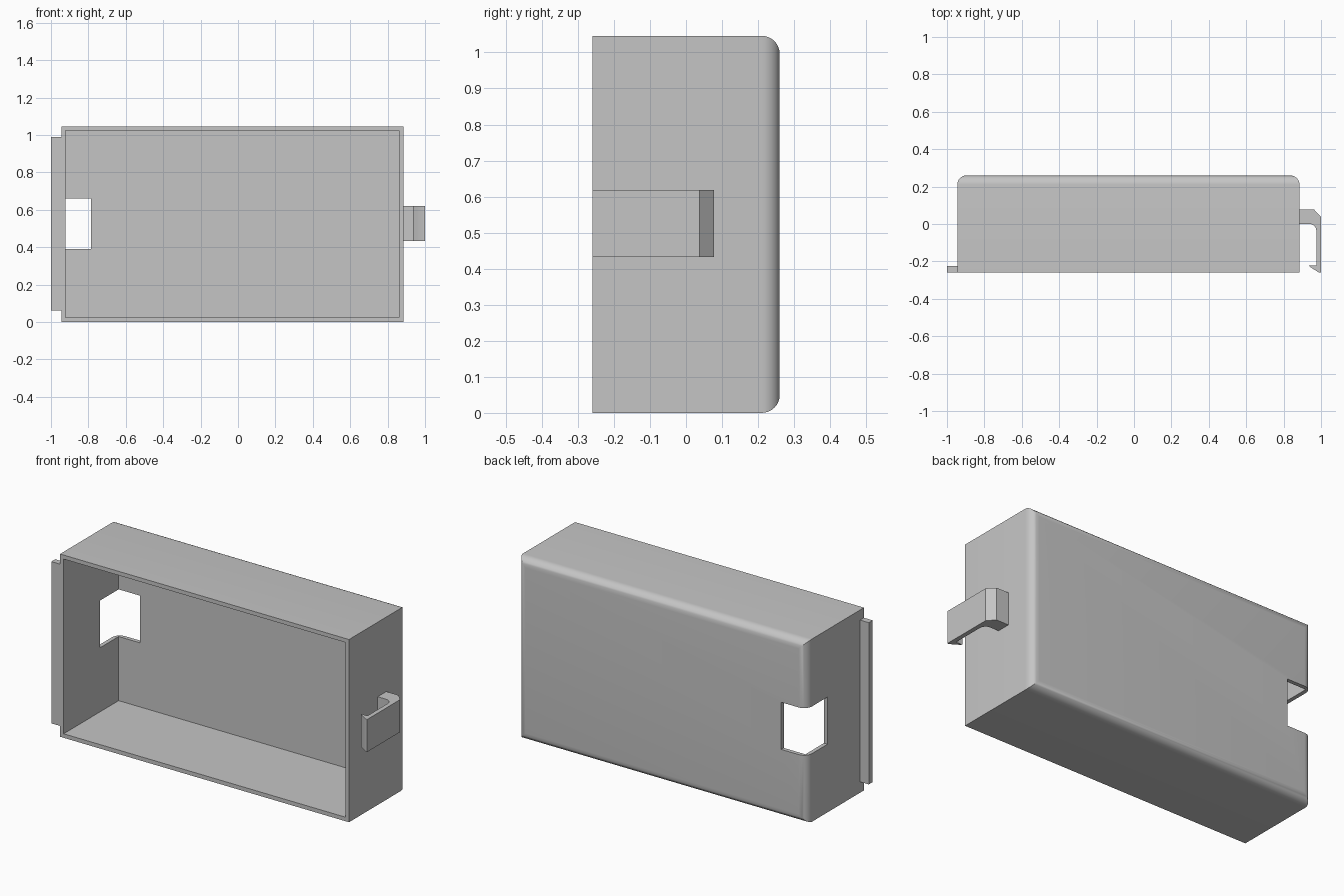
import bpy, bmesh, math

cube = bpy.data.objects.get("Cube")
if cube:
    bpy.data.objects.remove(cube, do_unlink=True)

GREY = (0.56, 0.56, 0.56, 1)
grey = bpy.data.materials.new("plain_grey")
grey.use_nodes = True
grey.diffuse_color = GREY
grey.node_tree.nodes["Principled BSDF"].inputs["Base Color"].default_value = GREY


def finish(name, bm):
    bmesh.ops.recalc_face_normals(bm, faces=bm.faces)
    mesh = bpy.data.meshes.new(name)
    bm.to_mesh(mesh)
    bm.free()
    mesh.materials.append(grey)
    obj = bpy.data.objects.new(name, mesh)
    bpy.context.collection.objects.link(obj)
    return obj


def prism(points, z0, z1):
    """Extrude an (x, y) outline from z0 up to z1."""
    bm = bmesh.new()
    base = bm.faces.new([bm.verts.new((x, y, z0)) for x, y in points])
    top = bmesh.ops.extrude_face_region(bm, geom=[base])["geom"]
    for v in top:
        if isinstance(v, bmesh.types.BMVert):
            v.co.z = z1
    return bm


def box(x0, x1, y0, y1, z0, z1):
    return prism([(x0, y0), (x1, y0), (x1, y1), (x0, y1)], z0, z1)


def cut(target, cutter):
    cutter.hide_render = True
    mod = target.modifiers.new("cut", "BOOLEAN")
    mod.operation, mod.solver, mod.object = "DIFFERENCE", "EXACT", cutter
    bpy.context.view_layer.objects.active = target
    bpy.ops.object.modifier_apply(modifier=mod.name)
    bpy.data.objects.remove(cutter, do_unlink=True)


X0, X1, Y, H, WALL = -0.945, 0.885, 0.26, 1.046, 0.023

# Shell with a rounded rim around the back face
bm = box(X0, X1, -Y, Y, 0, H)
rim = [e for e in bm.edges if all(v.co.y > 0 for v in e.verts)]
bmesh.ops.bevel(bm, geom=rim, offset=0.05, segments=8, profile=0.5, affect="EDGES")
shell = finish("shell", bm)

# Open cavity at the front, then the window through the back right corner
cut(shell, finish("cavity", box(X0 + WALL, X1 - WALL, -1, Y - WALL, WALL, H - WALL)))
cut(shell, finish("corner_window", box(-1.1, -0.785, 0.07, 0.4, 0.39, 0.66)))

# Locating lip on the right side
lip = finish("lip", box(-1, X0, -Y, -0.225, 0.062, 0.988))

# Snap hook on the left side, with a filleted inner elbow
R = 0.037
fillet = [(0.938 + R * math.sin(a), -R + R * math.cos(a))
          for a in (math.radians(15 * i) for i in range(7))]
outline = [(X1, 0.0)] + fillet + [
    (0.975, -0.222), (0.935, -0.222), (0.94, -0.229), (0.99, -Y), (1.0, -Y),
    (1.0, 0.038), (0.962, 0.078), (X1, 0.078)]
hook = finish("snap_hook", prism(outline, 0.433, 0.619))

# Smooth curves, sharp corners
bpy.ops.object.select_all(action="DESELECT")
for obj in (shell, hook):
    obj.select_set(True)
bpy.context.view_layer.objects.active = shell
bpy.ops.object.shade_smooth_by_angle(angle=math.radians(30))
